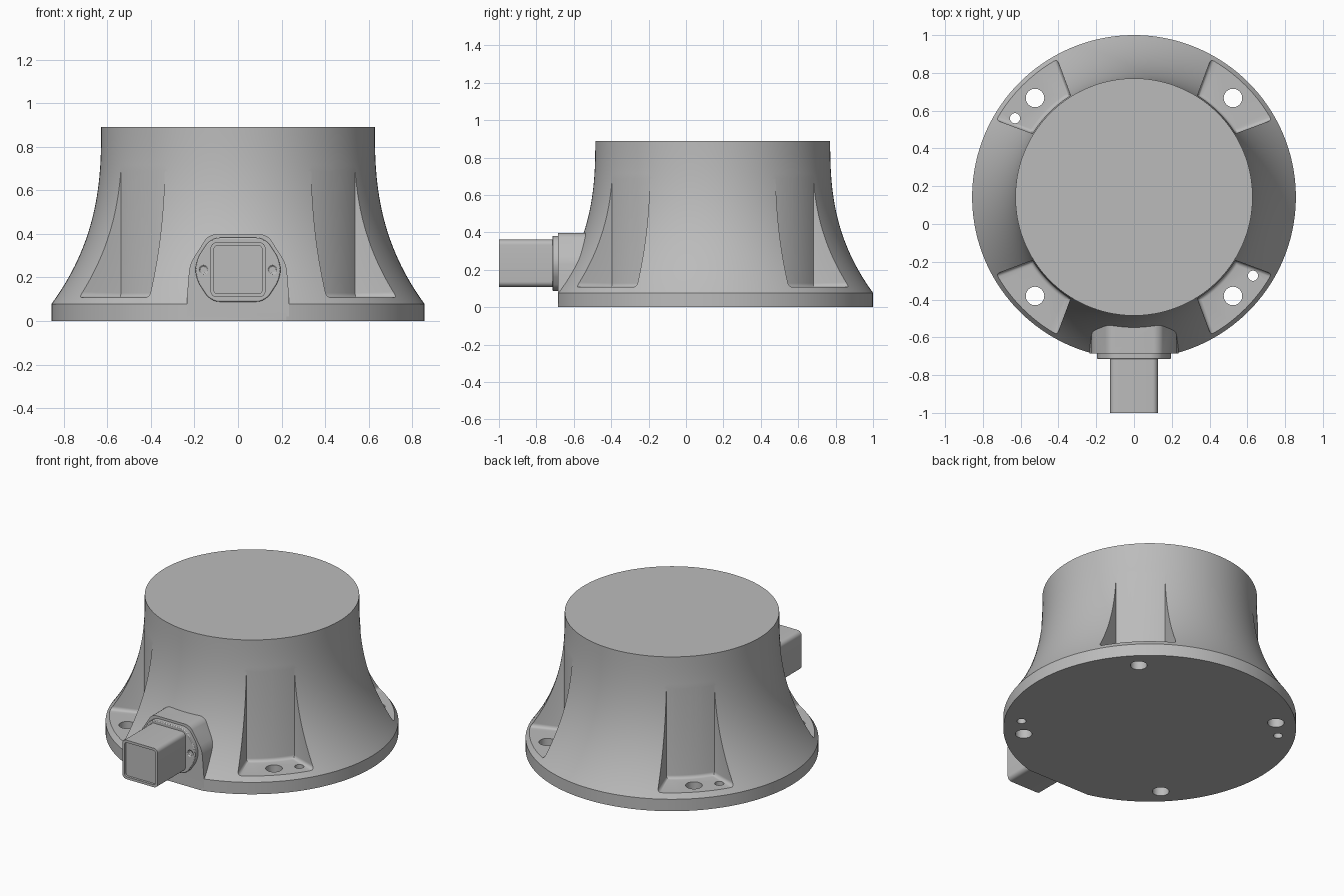
import bpy, bmesh, math
from mathutils import Matrix, Vector

if "Cube" in bpy.data.objects:
    bpy.data.objects.remove(bpy.data.objects["Cube"])

CY = 0.143            # body axis position along y
TOP_R, BASE_R = 0.628, 0.857
HEIGHT, RIM = 0.89, 0.077
FLAT_Y = -0.685       # flat face at the front of the base
PLUG_Z = 0.235

metal = bpy.data.materials.new("cast grey metal")
metal.use_nodes = True
GREY = (0.5, 0.5, 0.5, 1)
metal.diffuse_color = GREY
metal.node_tree.nodes["Principled BSDF"].inputs["Base Color"].default_value = GREY


def make_object(name, bm):
    bmesh.ops.recalc_face_normals(bm, faces=bm.faces[:])
    mesh = bpy.data.meshes.new(name)
    bm.to_mesh(mesh)
    bm.free()
    mesh.materials.append(metal)
    obj = bpy.data.objects.new(name, mesh)
    bpy.context.collection.objects.link(obj)
    return obj


def prism(name, points, depth, matrix, bevel=0, segments=3, pick=None):
    """Extrude a 2D outline along local z, optionally rounding chosen edges."""
    bm = bmesh.new()
    face = bm.faces.new([bm.verts.new((x, y, 0)) for x, y in points])
    ext = bmesh.ops.extrude_face_region(bm, geom=[face])["geom"]
    bmesh.ops.translate(bm, vec=(0, 0, depth),
                        verts=[v for v in ext if isinstance(v, bmesh.types.BMVert)])
    bmesh.ops.recalc_face_normals(bm, faces=bm.faces[:])
    if bevel:
        edges = [e for e in bm.edges if pick is None or pick(e)]
        bmesh.ops.bevel(bm, geom=edges, offset=bevel, segments=segments,
                        profile=0.5, affect="EDGES")
    bm.transform(matrix)
    return make_object(name, bm)


def circle(x, y, r, n=32):
    return [(x + r * math.cos(2 * math.pi * i / n),
             y + r * math.sin(2 * math.pi * i / n)) for i in range(n)]


def boolean(target, cutter, operation="DIFFERENCE"):
    mod = target.modifiers.new("cut", "BOOLEAN")
    mod.operation, mod.solver, mod.object = operation, "EXACT", cutter
    bpy.context.view_layer.objects.active = target
    bpy.ops.object.modifier_apply(modifier=mod.name)
    bpy.data.objects.remove(cutter)


def smooth(obj, angle=30):
    bpy.ops.object.select_all(action="DESELECT")
    obj.select_set(True)
    bpy.context.view_layer.objects.active = obj
    bpy.ops.object.shade_smooth_by_angle(angle=math.radians(angle))


def facing_front(y, z=PLUG_Z):
    """Maps outline (x, z) into the front plane, depth running towards +y."""
    return Matrix(((1, 0, 0, 0), (0, 0, 1, y), (0, 1, 0, z), (0, 0, 0, 1)))


def upright(z):
    return Matrix.Translation((0, CY, z))


def mirrored(half):
    return half + [(-x, z) for x, z in reversed(half)]


def rounded_square(size, radius, n=6):
    pts = []
    for k in range(4):
        a0 = k * math.pi / 2
        c = Vector((size - radius, size - radius))
        c.rotate(Matrix.Rotation(a0, 2))
        for i in range(n + 1):
            a = a0 + math.pi / 2 * i / n
            pts.append((c.x + radius * math.cos(a), c.y + radius * math.sin(a)))
    return pts


def along_depth(e):
    return abs(e.verts[0].co.z - e.verts[1].co.z) > 1e-4


def front_edge(e):
    return max(v.co.z for v in e.verts) < 1e-4


# Flared body, turned about the vertical axis
STEPS = 28
profile = [(0, 0), (BASE_R, 0)]
for i in range(STEPS + 1):
    t = 1 - i / STEPS
    profile.append((TOP_R + (BASE_R - TOP_R) * t ** 2.6, HEIGHT - (HEIGHT - RIM) * t))
profile.append((0, HEIGHT))
bm = bmesh.new()
verts = [bm.verts.new((r, 0, z)) for r, z in profile]
edges = [bm.edges.new(pair) for pair in zip(verts, verts[1:])]
bmesh.ops.spin(bm, geom=verts + edges, axis=(0, 0, 1), cent=(0, 0, 0),
               angle=2 * math.pi, steps=144)
bmesh.ops.remove_doubles(bm, verts=bm.verts[:], dist=1e-5)
bmesh.ops.dissolve_limit(bm, angle_limit=0.001, verts=bm.verts[:], edges=bm.edges[:])
bm.transform(upright(0))
body = make_object("body", bm)

# Flat front on the base
boolean(body, prism("flat_cutter", [(-1, 0), (1, 0), (1, 1), (-1, 1)], -1,
                    facing_front(FLAT_Y, -0.1)))

# Raised pad behind the connector
pad = prism("connector_pad", mirrored([(0.235, 0.02), (0.235, 0.1), (0.222, 0.26),
                                       (0.135, 0.397)]), 0.4, facing_front(FLAT_Y, 0),
            0.03, 4, lambda e: along_depth(e) and e.verts[0].co.y > 0.2)
boolean(body, pad, "UNION")

# Four mounting pockets with a curved back wall
for k in range(4):
    arc = [math.radians(-13 + 26 * i / 12) for i in range(13)]
    outline = [(0.634 * math.cos(a), 0.634 * math.sin(a)) for a in arc]
    outline += [(0.95, 0.295), (0.95, -0.295)]
    turn = Matrix.Rotation(math.radians(45 + 90 * k), 4, "Z")
    pocket = prism("pocket_cutter", outline, 1, upright(0.108) @ turn, 0.02, 4,
                   lambda e: front_edge(e) and min(v.co.x for v in e.verts) < 0.9)
    boolean(body, pocket)

# Bolt holes, and two dowel holes on one diagonal
holes = [(sx * 0.524, sy * 0.524, 0.049) for sx in (-1, 1) for sy in (-1, 1)]
holes += [(-0.63, 0.417, 0.027), (0.63, -0.417, 0.027)]
for x, y, r in holes:
    boolean(body, prism("hole_cutter", circle(x, y, r), 0.5, upright(-0.1)))
smooth(body)

# Six-sided connector flange with rounded corners and screw holes
flange = prism("connector_flange", mirrored([(0.125, -0.147), (0.195, -0.04),
                                             (0.195, 0.04), (0.125, 0.147)]),
               0.035, facing_front(-0.715), 0.04, 5, along_depth)
for side in (-1, 1):
    boolean(flange, prism("screw_cutter", circle(side * 0.158, 0, 0.018, 24), 0.03,
                          facing_front(-0.73)))
mod = flange.modifiers.new("soft_edge", "BEVEL")
mod.width, mod.segments, mod.limit_method = 0.006, 2, "ANGLE"
mod.angle_limit = math.radians(50)
smooth(flange)

# Square plug with a recessed end
plug = prism("connector_plug", rounded_square(0.126, 0.028), 0.3, facing_front(-1))
boolean(plug, prism("recess_cutter", rounded_square(0.11, 0.015), 0.035,
                    facing_front(-1.02)))
smooth(plug)
